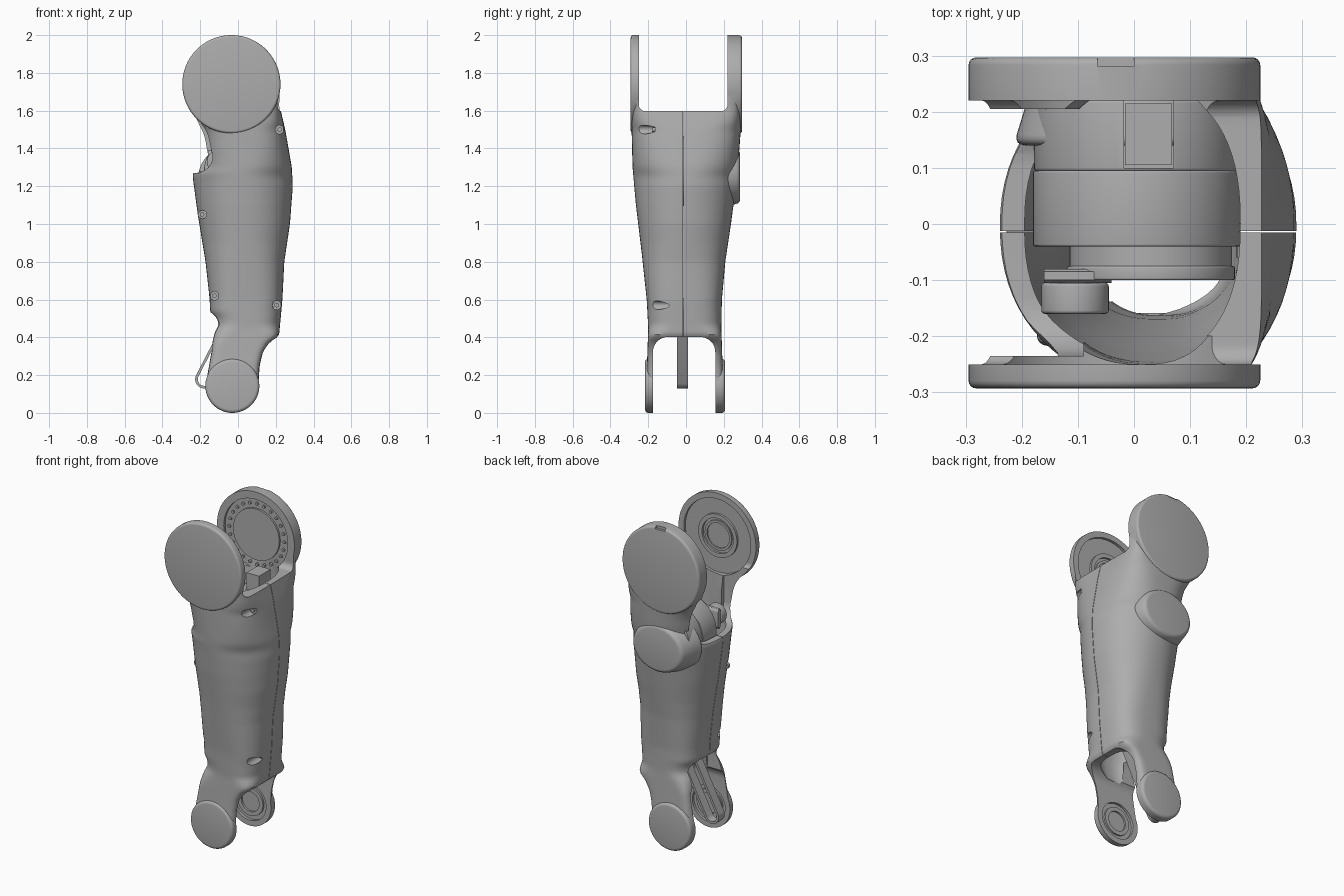
import bpy, bmesh, math
from mathutils import Matrix, Vector

cube = bpy.data.objects.get("Cube")
if cube:
    bpy.data.objects.remove(cube, do_unlink=True)

grey = bpy.data.materials.new("satin grey")
grey.use_nodes = True
grey.diffuse_color = (0.42, 0.42, 0.42, 1)
grey.node_tree.nodes["Principled BSDF"].inputs["Base Color"].default_value = grey.diffuse_color
parts = []


def finish(name, bm):
    bmesh.ops.recalc_face_normals(bm, faces=bm.faces)
    mesh = bpy.data.meshes.new(name)
    bm.to_mesh(mesh)
    bm.free()
    ob = bpy.data.objects.new(name, mesh)
    bpy.context.collection.objects.link(ob)
    mesh.materials.append(grey)
    parts.append(ob)
    return ob


def apply(ob, mod):
    bpy.context.view_layer.objects.active = ob
    bpy.ops.object.modifier_apply(modifier=mod.name)


def combine(ob, tool, operation="DIFFERENCE"):
    mod = ob.modifiers.new("combine", "BOOLEAN")
    mod.operation, mod.solver, mod.object = operation, "EXACT", tool
    apply(ob, mod)
    parts.remove(tool)
    bpy.data.objects.remove(tool, do_unlink=True)


def disc(name, x, z, r, y0, y1, bevel=0, r_back=None, sides=64, squash=1):
    """Cylinder or cone along y, with optional rounded rims."""
    bm = bmesh.new()
    bmesh.ops.create_cone(bm, cap_ends=True, segments=sides, radius1=r,
                          radius2=r if r_back is None else r_back, depth=y1 - y0)
    if bevel:
        rims = [e for e in bm.edges if abs(e.verts[0].co.z - e.verts[1].co.z) < 1e-5]
        bmesh.ops.bevel(bm, geom=rims, offset=bevel, segments=4, profile=0.5, affect="EDGES")
    bm.transform(Matrix.Translation((x, (y0 + y1) / 2, z)) @ Matrix.Diagonal((1, 1, squash, 1))
                 @ Matrix.Rotation(-math.pi / 2, 4, "X"))
    return finish(name, bm)


def block(name, lo, hi, radius=0):
    """Box whose edges along x can be rounded."""
    lo, hi = Vector(lo), Vector(hi)
    bm = bmesh.new()
    bmesh.ops.create_cube(bm, size=1)
    bm.transform(Matrix.Translation((lo + hi) / 2) @ Matrix.Diagonal((*(hi - lo), 1)))
    if radius:
        along = [e for e in bm.edges if abs(e.verts[0].co.x - e.verts[1].co.x) > 1e-4]
        bmesh.ops.bevel(bm, geom=along, offset=radius, segments=8, profile=0.5, affect="EDGES")
    return finish(name, bm)


# Outline of the shin at each height: (z, value)
LEFT = [(.14, -.17), (.2, -.165), (.35, -.14), (.46, -.125), (.51, -.13), (.53, -.148), (.6, -.15),
        (.8, -.172), (1.05, -.213), (1.25, -.24), (1.275, -.238), (1.295, -.215), (1.35, -.203),
        (1.45, -.203), (1.55, -.225), (1.74, -.29)]
RIGHT = [(.14, .11), (.25, .118), (.32, .135), (.37, .165), (.395, .2), (.405, .217), (.6, .235),
         (.8, .245), (1, .275), (1.2, .29), (1.3, .285), (1.5, .25), (1.62, .222), (1.74, .222)]
FRONT = [(.14, -.212), (.3, -.205), (.45, -.2), (.6, -.208), (.85, -.235), (1.1, -.265),
         (1.3, -.283), (1.5, -.288), (1.74, -.29)]
BACK = [(.14, .2), (.3, .192), (.45, .187), (.6, .19), (.8, .208), (1, .238), (1.2, .265),
        (1.4, .283), (1.5, .29), (1.74, .293)]
POWER = [(.14, 8), (.36, 8), (.46, 3), (.6, 3), (.9, 2.3), (1.25, 2.1), (1.5, 3.4), (1.65, 8), (1.74, 8)]


def sample(profile, z):
    if z <= profile[0][0]:
        return profile[0][1]
    for (z0, a), (z1, b) in zip(profile, profile[1:]):
        if z <= z1:
            return a + (b - a) * (z - z0) / (z1 - z0)
    return profile[-1][1]


def smooth(profile, z):
    return sum(sample(profile, z + d * 0.006) for d in range(-2, 3)) / 5


def loft(name, z0, z1, inset=0, power=None, levels=100, sides=72):
    bm = bmesh.new()
    rings = []
    for i in range(levels + 1):
        z = z0 + (z1 - z0) * i / levels
        xa, xb, ya, yb = (smooth(p, z) for p in (LEFT, RIGHT, FRONT, BACK))
        n = power or smooth(POWER, z)
        ring = []
        for k in range(sides):
            a = math.tau * k / sides
            c, s = math.cos(a), math.sin(a)
            x = math.copysign(abs(c) ** (2 / n), c) * ((xb - xa) / 2 - inset)
            y = math.copysign(abs(s) ** (2 / n), s) * ((yb - ya) / 2 - inset)
            ring.append(bm.verts.new((x + (xa + xb) / 2, y + (ya + yb) / 2, z)))
        rings.append(ring)
    for a, b in zip(rings, rings[1:]):
        for k in range(sides):
            j = (k + 1) % sides
            bm.faces.new((a[k], a[j], b[j], b[k]))
    bm.faces.new(rings[0][::-1])
    bm.faces.new(rings[-1])
    return finish(name, bm)


# Shell with round knee and ankle ends
KNEE, ANKLE = (-.035, 1.74), (-.03, .143)
shell = loft("shin_shell", .143, 1.74)
combine(shell, disc("knee_end", *KNEE, .26, -.293, .297, .014, sides=96), "UNION")
combine(shell, disc("ankle_end", *ANKLE, .143, -.217, .207, .018), "UNION")

# Hollow, fork gaps and side openings
combine(shell, loft("cavity", .37, 1.64, .038, 2.4, 40))
combine(shell, block("knee_gap", (-.6, -.25, 1.597), (.6, .22, 2.3), .035))
combine(shell, block("ankle_gap", (-.6, -.175, -.3), (.6, .155, .402), .08))
combine(shell, block("upper_opening", (-.6, -.235, 1.27), (-.09, .205, 1.9), .1))
combine(shell, block("lower_opening", (-.6, -.15, .1), (-.04, .13, .53), .07))
combine(shell, block("latch_notch", (-.065, .282, 1.984), (0, .4, 2.1)))

# Bearing seats on the inner fork faces
combine(shell, disc("front_knee_seat", *KNEE, .225, -.266, -.2))
combine(shell, disc("back_knee_seat", *KNEE, .215, .18, .235))
combine(shell, disc("front_ankle_seat", *ANKLE, .11, -.19, -.1))
combine(shell, disc("back_ankle_seat", *ANKLE, .11, .1, .172))


def ring(name, centre, outer, inner, y0, y1):
    ob = disc(name, *centre, outer, y0, y1)
    combine(ob, disc("bore", *centre, inner, y0 - .1, y1 + .1))


ring("front_knee_outer_ring", KNEE, .13, .105, -.27, -.253)
ring("front_knee_inner_ring", KNEE, .09, .075, -.27, -.258)
disc("back_knee_plate", *KNEE, .155, .224, .24)
ring("front_ankle_ring", ANKLE, .085, .06, -.195, -.18)
ring("back_ankle_ring", ANKLE, .085, .06, .16, .18)
for i in range(24):
    a = math.tau * i / 24
    disc("knee_bolt", KNEE[0] + .185 * math.cos(a), KNEE[1] + .185 * math.sin(a), .009,
         .226, .24, sides=12)

# Screw pockets in the front, each with a screw
for x, z, floor in ((.22, 1.5, -.165), (-.19, 1.05, -.12), (-.125, .62, -.1), (.205, .57, -.06)):
    combine(shell, disc("pocket", x, z, .023, -.4, floor, sides=24))
    disc("screw_boss", x, z, .022, floor, floor + .02, sides=24)
    disc("screw", x, z, .012, floor - .012, floor + .005, sides=16)

# Seam between the front and back halves
combine(shell, block("seam", (-.6, -.0155, .3), (.6, -.0125, 1.7)))

# Calf cap
disc("calf_cap", -.005, 1.25, .21, .14, .286, .02, .165, squash=.84)

# Motor and pulleys inside the shell
disc("motor", .005, 1.28, .185, -.04, .095, .004)
rear = disc("motor_rear", .005, 1.28, .183, .095, .22, .004)
combine(rear, block("cable_channel", (-.018, .1, 1.38), (.07, .3, 1.6)))
block("cable_connector", (-.016, .105, 1.36), (.068, .215, 1.56))
disc("large_pulley", .03, 1.28, .15, -.1, -.075, .004)
disc("pulley_hub", .03, 1.28, .145, -.075, -.04)
block("pulley_arm", (-.16, -.105, 1.27), (-.04, -.08, 1.39), .02)
disc("small_pulley", -.105, 1.33, .06, -.16, -.105, .006)

# Drive strap looping out at the ankle
low, high, r = Vector((-.178, .178)), Vector((.02, .56)), .042
axis = (high - low).normalized()
side = Vector((axis.y, -axis.x))
outline = []
for centre, start in ((low, math.pi), (high, 0)):
    for i in range(17):
        a = start + math.pi * i / 16
        outline.append(centre + r * (side * math.cos(a) + axis * math.sin(a)))
bm = bmesh.new()
rows = [[bm.verts.new((p.x, y, p.y)) for p in outline] for y in (-.047, .01)]
for i in range(len(outline)):
    j = (i + 1) % len(outline)
    bm.faces.new((rows[0][i], rows[0][j], rows[1][j], rows[1][i]))
strap = finish("drive_strap", bm)
thick = strap.modifiers.new("thickness", "SOLIDIFY")
thick.thickness, thick.offset = .014, 0
apply(strap, thick)

# Smooth shading with sharp rims
bpy.ops.object.select_all(action="DESELECT")
for ob in parts:
    ob.select_set(True)
bpy.context.view_layer.objects.active = shell
bpy.ops.object.shade_smooth_by_angle(angle=math.radians(32))
